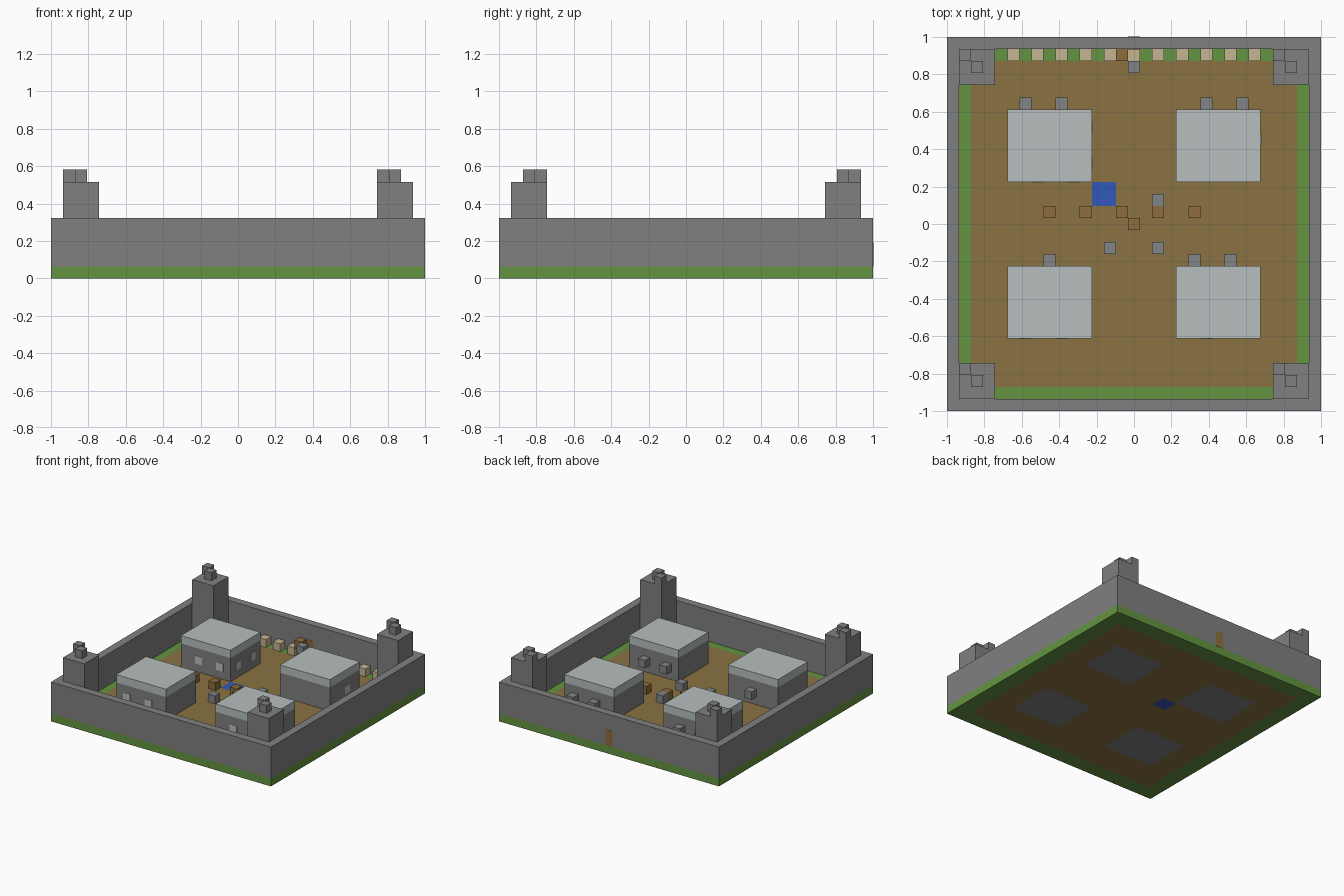
import bpy, bmesh
from mathutils import Matrix, Vector

if "Cube" in bpy.data.objects:
    bpy.data.objects.remove(bpy.data.objects["Cube"], do_unlink=True)

N = 31          # blocks along each side
V = 2 / N       # size of one block


def material(name, *rgb):
    lin = [((c / 255 + 0.055) / 1.055) ** 2.4 for c in rgb]
    m = bpy.data.materials.new(name)
    m.use_nodes = True
    m.diffuse_color = (*lin, 1)
    m.node_tree.nodes["Principled BSDF"].inputs["Base Color"].default_value = (*lin, 1)
    return m


grass = material("grass green", 99, 148, 64)
dirt = material("dirt brown", 138, 114, 66)
stone = material("stone grey", 128, 128, 128)
water = material("water blue", 52, 88, 184)
roofing = material("pale grey", 183, 190, 190)
wood = material("wood brown", 140, 109, 60)
straw = material("straw tan", 197, 182, 146)
iron = material("block grey", 130, 132, 134)


def finish(name, bm, *mats):
    me = bpy.data.meshes.new(name)
    bm.to_mesh(me)
    bm.free()
    for m in mats:
        me.materials.append(m)
    ob = bpy.data.objects.new(name, me)
    bpy.context.scene.collection.objects.link(ob)
    return ob


def blocks(name, mat, boxes, grow=(0, 0, 0)):
    """Boxes given as (x, y, z, width, depth, height) in block units."""
    bm = bmesh.new()
    for x, y, z, w, d, h in boxes:
        size = Vector((w, d, h)) * V + Vector(grow) * 2
        centre = Vector(((x + w / 2) * V - 1, (y + d / 2) * V - 1, (z + h / 2) * V))
        bmesh.ops.create_cube(bm, size=1, matrix=Matrix.Translation(centre) @ Matrix.Diagonal((*size, 1)))
    return finish(name, bm, mat)


def cubes(name, mat, cells, z=1):
    return blocks(name, mat, [(x, y, z, 1, 1, 1) for x, y in cells])


houses = {"back_right": (5, 19), "back_left": (19, 19), "front_right": (5, 6), "front_left": (19, 6)}
W, D = 7, 6     # house footprint


# Ground slab, coloured by area
def ground_index(i, j):
    if any(x <= i < x + W and y <= j < y + D for x, y in houses.values()):
        return 2
    if i in (12, 13) and j in (17, 18):
        return 3
    return 1 if 2 <= i < N - 2 and 2 <= j < N - 2 else 0


bm = bmesh.new()
bmesh.ops.create_grid(bm, x_segments=N, y_segments=N, size=1)
ext = bmesh.ops.extrude_face_region(bm, geom=bm.faces[:], use_keep_orig=True)
bmesh.ops.translate(bm, vec=(0, 0, V), verts=[g for g in ext["geom"] if isinstance(g, bmesh.types.BMVert)])
bmesh.ops.recalc_face_normals(bm, faces=bm.faces[:])
for f in bm.faces:
    c = f.calc_center_median()
    f.material_index = ground_index(int((c.x + 1) / V), int((c.y + 1) / V))
finish("ground", bm, grass, dirt, stone, water)

# Outer wall
blocks("outer_wall", stone, [(0, 0, 1, N, 1, 4), (0, N - 1, 1, N, 1, 4),
                             (0, 1, 1, 1, N - 2, 4), (N - 1, 1, 1, 1, N - 2, 4)])
blocks("wall_door", wood, [(15, N - 1, 1, 1, 1, 2)], grow=(0, 0.002, 0))

# Corner towers, each with two diagonal battlement blocks
for x, side in ((1, "right"), (27, "left")):
    for y, end in ((1, "front"), (27, "back")):
        name = f"{end}_{side}_tower"
        blocks(name, stone, [(x, y, 1, 3, 3, 7)])
        cubes(name + "_battlements", stone, [(x, y + 2), (x + 1, y + 1)], z=8)

# Houses with flat roofs
for name, (x, y) in houses.items():
    blocks(name + "_house", stone, [(x, y, 1, W, D, 3)])
    blocks(name + "_roof", roofing, [(x, y, 4, W, D, 1)])

# Flush house windows, on the fronts and the sides
front = [(7, 19), (10, 19), (6, 6), (9, 6), (21, 6)]
side = [(11, 20), (11, 23), (25, 22)]
blocks("front_windows", roofing, [(x, y, 2, 1, 0.1, 1) for x, y in front], grow=(0, 0.003, 0))
blocks("side_windows", roofing, [(x + 0.9, y, 2, 0.1, 1, 1) for x, y in side], grow=(0.003, 0, 0))

# Raised blocks behind the houses and by the door
cubes("rear_window_blocks", iron, [(6, 25), (9, 25), (21, 25), (24, 25), (8, 12), (20, 12), (23, 12)], z=2)
cubes("door_block", iron, [(15, 28)], z=2)
cubes("door_beam", wood, [(14, 29)], z=2)

# Row of straw bales along the back wall
cubes("straw_bales", straw, [(x, 29) for x in range(5, 26, 2)])

# Yard furniture
cubes("market_crates", wood, [(x, 16) for x in range(8, 21, 3)] + [(15, 15)])
cubes("yard_stones", iron, [(17, 17), (13, 13), (17, 13)])
